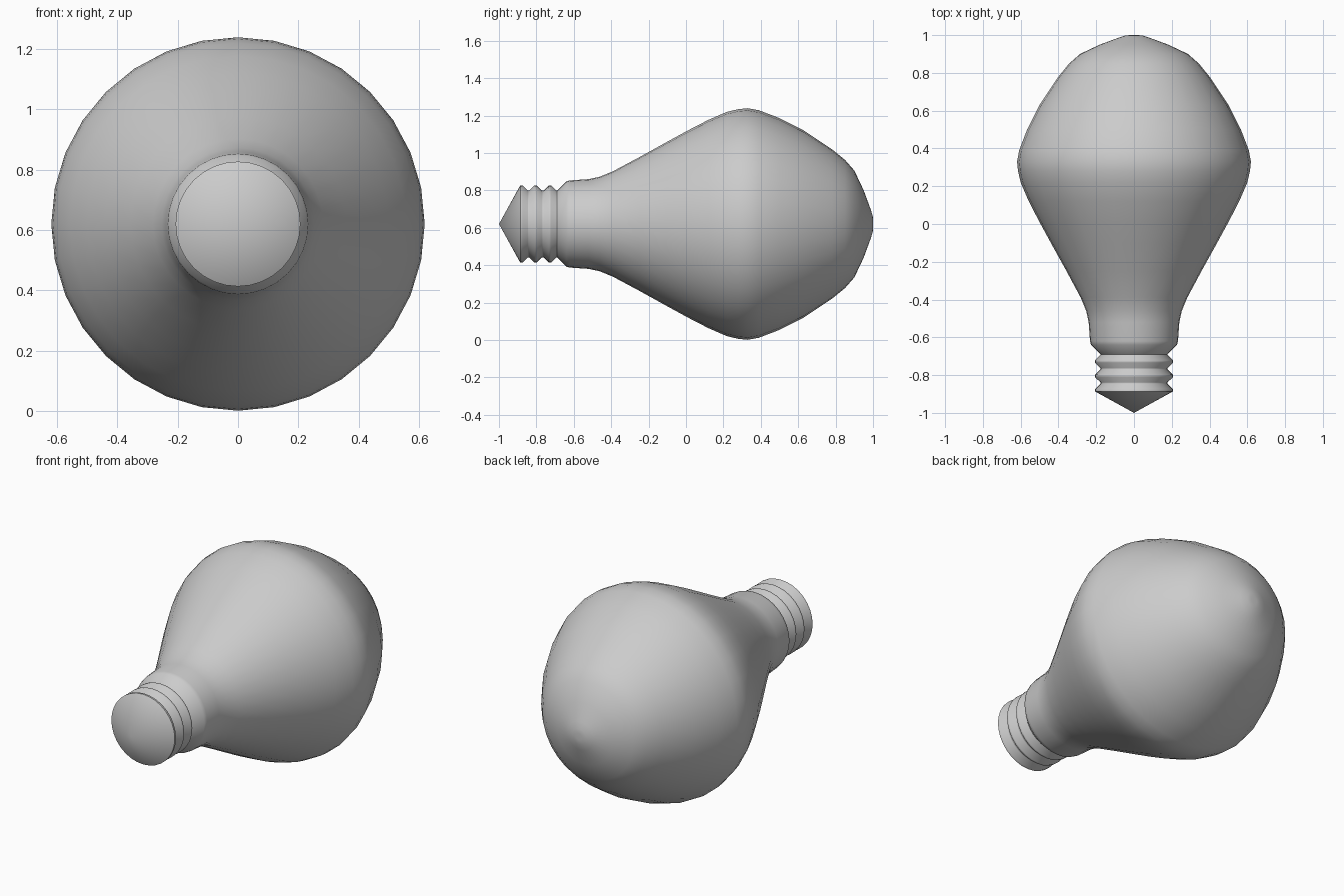
import bpy
import bmesh
import math
from mathutils import Vector

default = bpy.data.objects.get("Cube")
if default:
    bpy.data.objects.remove(default, do_unlink=True)

AXIS_HEIGHT = 0.62
SIDES = 32

# Single plain grey material
grey = bpy.data.materials.new("plain_grey")
grey.use_nodes = True
grey.diffuse_color = (0.6, 0.6, 0.6, 1)
grey.node_tree.nodes["Principled BSDF"].inputs["Base Color"].default_value = grey.diffuse_color


def lathe(name, profile, sharp_angle):
    """Spin (y, radius) points around the lengthwise axis."""
    bm = bmesh.new()
    verts = [bm.verts.new((0, y, r)) for y, r in profile]
    edges = [bm.edges.new(pair) for pair in zip(verts, verts[1:])]
    bmesh.ops.spin(bm, geom=verts + edges, cent=(0, 0, 0), axis=(0, 1, 0),
                   angle=math.tau, steps=SIDES, use_duplicate=False)
    bmesh.ops.remove_doubles(bm, verts=bm.verts[:], dist=0.0005)
    bmesh.ops.recalc_face_normals(bm, faces=bm.faces[:])
    bmesh.ops.translate(bm, verts=bm.verts[:], vec=Vector((0, 0, AXIS_HEIGHT)))
    mesh = bpy.data.meshes.new(name)
    bm.to_mesh(mesh)
    bm.free()
    mesh.materials.append(grey)
    obj = bpy.data.objects.new(name, mesh)
    bpy.context.collection.objects.link(obj)
    bpy.ops.object.select_all(action='DESELECT')
    obj.select_set(True)
    bpy.context.view_layer.objects.active = obj
    bpy.ops.object.shade_smooth_by_angle(angle=math.radians(sharp_angle))
    return obj


# Glass bulb: collar, neck, wide belly and small rounded tip
lathe("glass_bulb", [
    (-0.69, 0.178), (-0.64, 0.228), (-0.62, 0.233), (-0.52, 0.24),
    (-0.46, 0.253), (-0.39, 0.282), (-0.25, 0.357), (-0.1, 0.44),
    (0.01, 0.5), (0.12, 0.557), (0.22, 0.6), (0.28, 0.614),
    (0.33, 0.619), (0.39, 0.608), (0.5, 0.566), (0.63, 0.5),
    (0.78, 0.4), (0.85, 0.343), (0.9, 0.286), (0.95, 0.18),
    (0.985, 0.085), (0.998, 0.045), (1.0, 0.02), (1.0, 0.0)], 70)

# Screw base: pointed contact followed by evenly spaced ridges
thread = [(-1.0, 0.0)]
for i in range(3):
    ridge = -0.88 + i * 0.076
    thread += [(ridge - 0.006, 0.207), (ridge + 0.006, 0.207),
               (ridge + 0.034, 0.178), (ridge + 0.042, 0.178)]
thread[-1] = (-0.69, 0.178)
lathe("screw_base", thread, 50)
